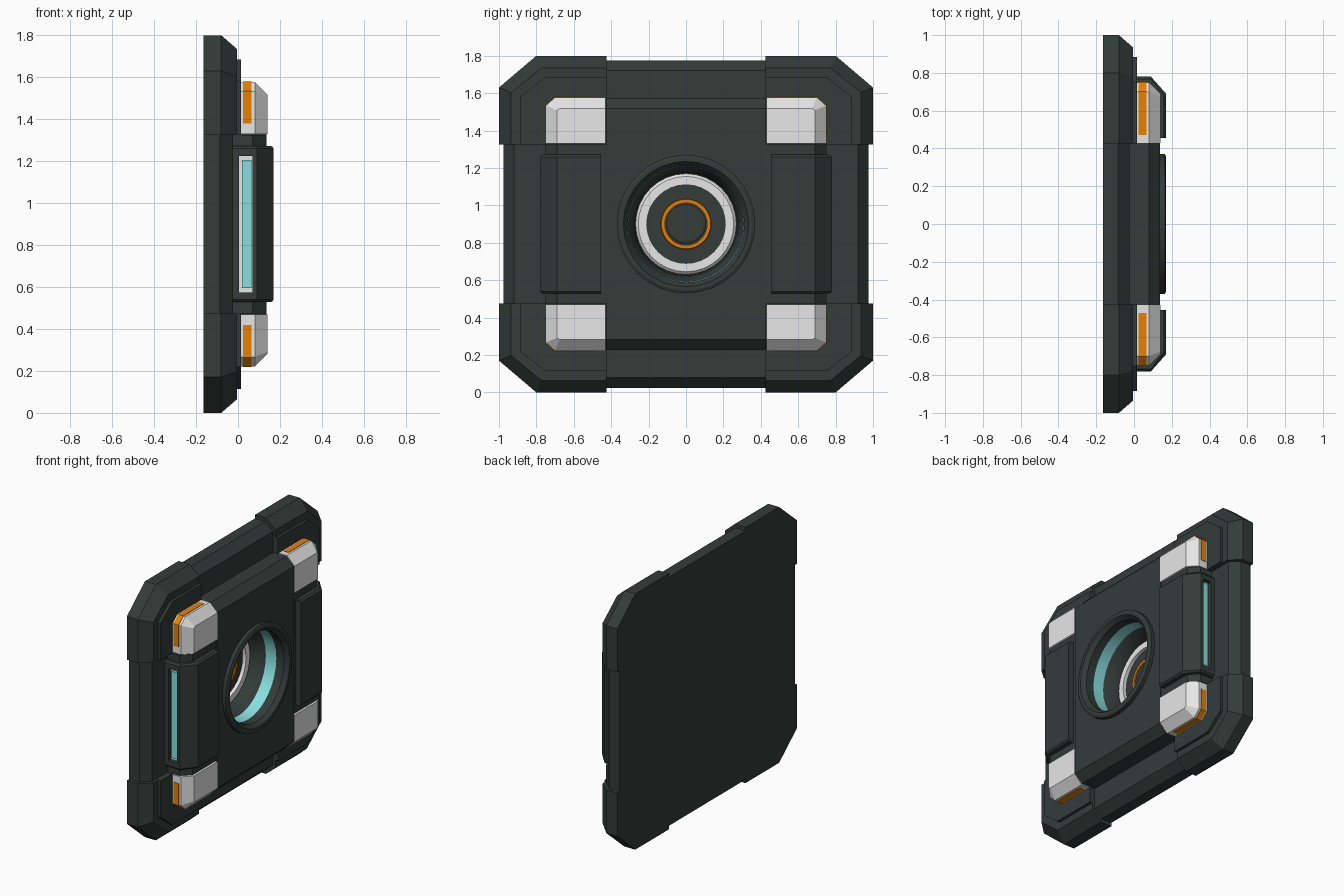
import bpy, bmesh, math
from mathutils import Vector

if "Cube" in bpy.data.objects:
    bpy.data.objects.remove(bpy.data.objects["Cube"])

ZC = 0.9  # height of the panel centre


def material(name, r, g, b):
    m = bpy.data.materials.new(name)
    m.use_nodes = True
    m.diffuse_color = (r, g, b, 1)
    for n in m.node_tree.nodes:
        if n.type == 'BSDF_PRINCIPLED':
            n.inputs["Base Color"].default_value = (r, g, b, 1)
    return m


DARK = material("dark slate", 0.033, 0.045, 0.042)
WHITE = material("pale grey", 0.8, 0.8, 0.8)
ORANGE = material("orange", 0.8, 0.22, 0.0)
CYAN = material("aqua", 0.25, 0.74, 0.74)


def loft(name, rings, mats, closed=False):
    """Skin rings of points; open lofts get end caps, closed ones join up."""
    bm = bmesh.new()
    loops = [[bm.verts.new(p) for p in ring] for ring in rings]
    pairs = list(zip(loops, loops[1:]))
    if closed:
        pairs.append((loops[-1], loops[0]))
    for a, b in pairs:
        for i in range(len(a)):
            j = (i + 1) % len(a)
            bm.faces.new((a[i], a[j], b[j], b[i]))
    if not closed:
        bm.faces.new(loops[0])
        bm.faces.new(loops[-1])
    bmesh.ops.recalc_face_normals(bm, faces=bm.faces)
    me = bpy.data.meshes.new(name)
    bm.to_mesh(me)
    bm.free()
    for m in mats if isinstance(mats, list) else [mats]:
        me.materials.append(m)
    ob = bpy.data.objects.new(name, me)
    bpy.context.collection.objects.link(ob)
    return ob


def box(name, xs, ys, zs, mat):
    return loft(name, [[(x, ys[0], zs[0]), (x, ys[1], zs[0]), (x, ys[1], zs[1]), (x, ys[0], zs[1])]
                       for x in xs], mat)


def corner(x, y0, z0, y1, z1, cy, cz, d, sy, sz):
    """Quadrant outline with a cut outer corner, inset by d on its outer sides."""
    y1, z1, cy, cz = y1 - d, z1 - d, cy - 0.586 * d, cz - 0.586 * d
    pts = [(y0, z0), (y1, z0), (y1, z1 - cz), (y1 - cy, z1), (y0, z1)]
    return [(x, sy * y, ZC + sz * z) for y, z in pts]


def circle(x, r, n=32):
    return [(x, r * math.cos(2 * math.pi * i / n), ZC + r * math.sin(2 * math.pi * i / n))
            for i in range(n)]


def cut(ob, cutter):
    mod = ob.modifiers.new("cut", 'BOOLEAN')
    mod.operation = 'DIFFERENCE'
    mod.solver = 'EXACT'
    mod.object = cutter
    cutter.hide_render = True
    cutter.hide_set(True)


def smooth(ob):
    bpy.ops.object.select_all(action='DESELECT')
    ob.select_set(True)
    bpy.context.view_layer.objects.active = ob
    bpy.ops.object.shade_smooth_by_angle(angle=math.radians(25))


def base_ring(x, d):
    y, z, c = 0.975 - d, 0.875 - d, 0.2
    half = [(y, -z + c), (y, z - c), (y - c, z), (-y + c, z)]
    return [(x, s * a, ZC + s * b) for s in (1, -1) for a, b in half]


# Back plate with bevelled rim, and the raised middle block
base = loft("back_plate", [base_ring(-0.165, 0), base_ring(-0.085, 0), base_ring(-0.025, 0.055)], DARK)


def middle_ring(x, z):
    return [(x, y, ZC + s) for y, s in ((-0.428, -z), (0.428, -z), (0.428, z), (-0.428, z))]


middle = loft("middle_block", [middle_ring(-0.06, 0.672), middle_ring(0.08, 0.672),
                               middle_ring(0.137, 0.618)], DARK)

# Round opening through the plate and the block
opening = loft("opening_cutter", [circle(-0.13, 0.345), circle(0.3, 0.345)], DARK)
cut(base, opening)
cut(middle, opening)

# Socket: lip, aqua band, tapered wall and floor
profile = [(0.37, 0.12), (0.37, 0.163), (0.355, 0.17), (0.335, 0.17), (0.312, 0.14), (0.312, 0.08),
           (0.31, 0.0), (0.28, -0.06), (0.275, -0.11), (0.02, -0.11)]
back = [(0.02, -0.14), (0.36, -0.14)]
socket = loft("socket", [circle(x, r) for r, x in profile + back], [DARK, CYAN], closed=True)
for f in socket.data.polygons:
    radius = Vector((f.center.y, f.center.z - ZC)).length
    if 0 < f.center.x < 0.08 and radius < 0.33:
        f.material_index = 1
smooth(socket)
hub = loft("hub", [circle(-0.13, 0.105), circle(-0.1, 0.105), circle(-0.095, 0.095)], DARK)
smooth(hub)


def ring(name, r0, r1, x0, x1, bevel, mat):
    section = [(r0, x0), (r0, x1), (r1 - bevel, x1), (r1, x1 - bevel), (r1, x0)]
    smooth(loft(name, [circle(x, r) for r, x in section], mat, closed=True))


ring("pale_ring", 0.21, 0.27, -0.12, -0.085, 0.015, WHITE)
ring("orange_ring", 0.113, 0.135, -0.12, -0.095, 0.003, ORANGE)

for sy in (1, -1):
    side = "left" if sy > 0 else "right"
    for sz in (1, -1):
        tag = side + ("_top" if sz > 0 else "_bottom")
        # Armoured corner cap with a raised inner step
        loft("corner_cap_" + tag,
             [corner(x, 0.425, 0.425, 1, 0.9, 0.2, 0.17, d, sy, sz)
              for x, d in ((-0.165, 0), (-0.08, 0), (-0.005, 0.065), (-0.005, 0.115), (0.015, 0.115))], DARK)
        # Pale corner block
        loft("corner_block_" + tag,
             [corner(x, 0.43, 0.43, 0.75, 0.678, 0.05, 0.045, d, sy, sz)
              for x, d in ((0.0, 0), (0.08, 0), (0.14, 0.06))], WHITE)
        # Thin orange strip wrapping the block's outer corner
        strip = [(0.753, 0.48), (0.753, 0.635), (0.702, 0.681), (0.47, 0.681),
                 (0.47, 0.67), (0.70, 0.67), (0.742, 0.633), (0.742, 0.48)]
        loft("orange_strip_" + tag,
             [[(x, sy * y, ZC + sz * z) for y, z in strip] for x in (0.025, 0.065)], ORANGE)

    # Side grip on a slightly smaller mount
    mount = [(-0.03, 0.42), (-0.03, 0.75), (0.07, 0.75), (0.13, 0.69), (0.13, 0.42)]
    loft("grip_mount_" + side,
         [[(x, sy * y, ZC + z) for x, y in mount] for z in (-0.425, 0.425)], DARK)
    shell = [(-0.03, 0.455), (-0.03, 0.78), (0.09, 0.78), (0.17, 0.69), (0.17, 0.455)]

    def grip_ring(z, d):
        return [(x - d * (x > 0.1), sy * (y - d * (y > 0.6)), ZC + z) for x, y in shell]

    grip = loft("side_grip_" + side, [grip_ring(-0.372, 0.012), grip_ring(-0.36, 0),
                                      grip_ring(0.36, 0), grip_ring(0.372, 0.012)], DARK)
    # Recessed light slot
    slot = box("slot_cutter_" + side, (0.005, 0.07), (sy * 0.745, sy * 0.85), (ZC - 0.325, ZC + 0.325), DARK)
    cut(grip, slot)
    mount_ob = bpy.data.objects["grip_mount_" + side]
    cut(mount_ob, slot)
    box("slot_frame_" + side, (0.005, 0.07), (sy * 0.742, sy * 0.75), (ZC - 0.325, ZC + 0.325), WHITE)
    box("slot_light_" + side, (0.02, 0.064), (sy * 0.745, sy * 0.768), (ZC - 0.305, ZC + 0.305), CYAN)
